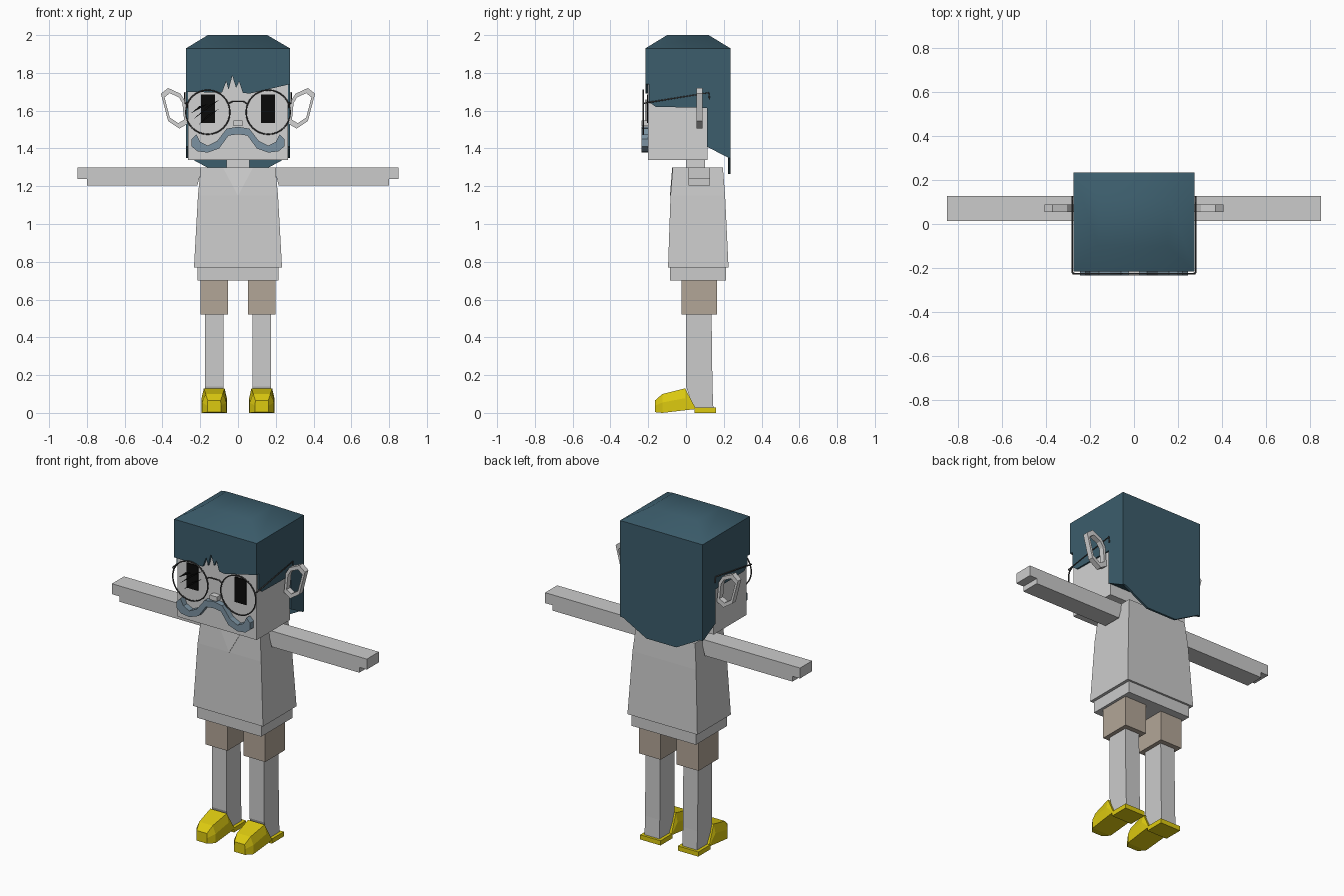
import bpy, bmesh, math
from mathutils import Vector

cube = bpy.data.objects.get("Cube")
if cube:
    bpy.data.objects.remove(cube, do_unlink=True)


def material(name, rgb):
    m = bpy.data.materials.new(name)
    m.use_nodes = True
    m.diffuse_color = (*rgb, 1)
    bsdf = m.node_tree.nodes["Principled BSDF"]
    bsdf.inputs["Base Color"].default_value = (*rgb, 1)
    bsdf.inputs["Roughness"].default_value = 0.8
    return m


SKIN = material("pale skin", (0.65, 0.65, 0.65))
CLOTH = material("grey cloth", (0.6, 0.6, 0.6))
HAIR = material("teal hair", (0.045, 0.11, 0.15))
SHORTS = material("beige shorts", (0.45, 0.38, 0.31))
SHOE = material("yellow shoe", (0.72, 0.59, 0.005))
MOUSTACHE = material("blue grey moustache", (0.2, 0.29, 0.36))
BLACK = material("black", (0.003, 0.003, 0.003))
FRAME = material("dark frame", (0.06, 0.06, 0.06))


def loft(name, mat, loops, closed=False):
    """Skin a list of equal-length loops; cap the ends, or join last to first."""
    bm = bmesh.new()
    rings = [[bm.verts.new(p) for p in loop] for loop in loops]
    pairs = list(zip(rings, rings[1:]))
    if closed:
        pairs.append((rings[-1], rings[0]))
    else:
        bm.faces.new(rings[0])
        bm.faces.new(rings[-1])
    for a, b in pairs:
        for i in range(len(a)):
            j = (i + 1) % len(a)
            bm.faces.new((a[i], a[j], b[j], b[i]))
    bmesh.ops.recalc_face_normals(bm, faces=bm.faces)
    mesh = bpy.data.meshes.new(name)
    bm.to_mesh(mesh)
    bm.free()
    mesh.materials.append(mat)
    obj = bpy.data.objects.new(name, mesh)
    bpy.context.collection.objects.link(obj)
    return obj


def rect(x0, x1, y0, y1, z):
    return [(x0, y0, z), (x1, y0, z), (x1, y1, z), (x0, y1, z)]


def box(name, mat, x, y, z):
    return loft(name, mat, [rect(*x, *y, h) for h in z])


def front_plate(name, mat, pts, y0, y1):
    """Extrude an (x, z) outline along y."""
    return loft(name, mat, [[(x, y, z) for x, z in pts] for y in (y0, y1)])


def side_plate(name, mat, pts, x0, x1):
    """Extrude a (y, z) outline along x."""
    return loft(name, mat, [[(x, y, z) for y, z in pts] for x in (x0, x1)])


def wire(name, mat, pts, radius, cyclic=False):
    curve = bpy.data.curves.new(name, "CURVE")
    curve.dimensions = "3D"
    curve.bevel_depth = radius
    curve.bevel_resolution = 1
    curve.use_fill_caps = True
    spline = curve.splines.new("POLY")
    spline.points.add(len(pts) - 1)
    for p, co in zip(spline.points, pts):
        p.co = (*co, 1)
    spline.use_cyclic_u = cyclic
    curve.materials.append(mat)
    obj = bpy.data.objects.new(name, curve)
    bpy.context.collection.objects.link(obj)
    return obj


# Head and neck
box("head", SKIN, (-0.265, 0.265), (-0.2, 0.115), (1.34, 1.92))
box("neck", SKIN, (-0.06, 0.06), (0, 0.1), (1.28, 1.36))
box("nose", SKIN, (-0.024, 0.024), (-0.235, -0.19), (1.52, 1.548))

# Hair: bevelled crown, sides, pointed fringe and tapered back
crown = loft("hair_crown", HAIR, [rect(-0.275, 0.275, -0.215, 0.235, 1.9),
                                  rect(-0.275, 0.275, -0.215, 0.235, 1.93),
                                  rect(-0.16, 0.155, -0.1, 0.12, 2.0)])
side_plate("hair_sides", HAIR,
           [(-0.195, 1.9), (-0.195, 1.645), (-0.16, 1.62), (0.11, 1.615),
            (0.11, 1.41), (0.225, 1.35), (0.235, 1.35), (0.235, 1.9)], -0.275, 0.275)
front_plate("hair_fringe", HAIR,
            [(-0.275, 1.9), (-0.275, 1.7), (-0.085, 1.695), (-0.062, 1.755), (-0.05, 1.71),
             (-0.03, 1.785), (-0.01, 1.72), (0.006, 1.755), (0.025, 1.695), (0.06, 1.69),
             (0.275, 1.74), (0.275, 1.9)], -0.215, -0.19)
front_plate("hair_back", HAIR,
            [(-0.275, 1.4), (-0.275, 1.36), (-0.1, 1.265), (0.1, 1.265),
             (0.275, 1.36), (0.275, 1.4)], 0.222, 0.235)

# Moustache, drawn as one half and mirrored
upper = [(0.06, 1.505), (0.11, 1.44), (0.16, 1.415), (0.2, 1.435), (0.22, 1.475)]
lower = [(0.245, 1.45), (0.245, 1.41), (0.215, 1.385), (0.16, 1.378), (0.1, 1.4), (0.05, 1.468)]
half = [(0, 1.515)] + upper + lower + [(0, 1.475)]
front_plate("moustache", MOUSTACHE, half + [(-x, z) for x, z in lower[::-1] + upper[::-1]],
            -0.235, -0.195)

# Ear outline, relative to the right-hand side of the head
ear = [(0.408, 1.69), (0.37, 1.72), (0.305, 1.69), (0.28, 1.65),
       (0.268, 1.53), (0.31, 1.505), (0.37, 1.545)]
centre = Vector((0.335, 1.615))

for s, side in ((-1, "right"), (1, "left")):
    # Open ear ring
    inner = [tuple(centre + (Vector(p) - centre) * 0.74) for p in ear]
    loft(side + "_ear", SKIN, [[(s * x, y, z) for x, z in pts]
                               for pts, y in ((ear, 0.055), (ear, 0.088),
                                              (inner, 0.088), (inner, 0.055))], closed=True)

    # Eye and glasses
    ex = s * 0.16
    box(side + "_eye", BLACK, (ex - 0.037, ex + 0.037), (-0.207, -0.198), (1.535, 1.685))
    turn = [math.tau * i / 32 for i in range(32)]
    wire(side + "_glasses_rim", FRAME,
         [(ex + 0.117 * math.cos(a), -0.226, 1.592 + 0.117 * math.sin(a)) for a in turn],
         0.004, True)
    wire(side + "_glasses_arm", FRAME,
         [(s * 0.27, -0.226, 1.635), (s * 0.281, -0.22, 1.64),
          (s * 0.281, 0.12, 1.695), (s * 0.281, 0.125, 1.66)], 0.004)

    # Arm with a stepped hand end
    arm = [(0.19, 1.3), (0.85, 1.3), (0.85, 1.237), (0.8, 1.237), (0.8, 1.205), (0.215, 1.205)]
    front_plate(side + "_arm", CLOTH, [(s * x, z) for x, z in arm], 0.013, 0.128)

    # Shorts leg and lower leg
    cx = s * 0.126
    box(side + "_shorts", SHORTS, (cx - 0.073, cx + 0.073), (-0.025, 0.165), (0.52, 0.72))
    loft(side + "_leg", CLOTH, [rect(cx - 0.049, cx + 0.049, 0.04, 0.145, 0.02),
                                rect(cx - 0.049, cx + 0.049, 0.0, 0.14, 0.14),
                                rect(cx - 0.049, cx + 0.049, 0.0, 0.135, 0.54)])

    # Shoe: tapered upper lofted from toe to ankle, and a flat heel
    stations = [(-0.165, 0.036, 0.034, 0.004, 0.065), (-0.125, 0.064, 0.045, 0.0, 0.1),
                (-0.005, 0.067, 0.055, 0.014, 0.13), (0.048, 0.067, 0.064, 0.02, 0.03)]
    loft(side + "_shoe_upper", SHOE,
         [[(cx - wb, y, b), (cx + wb, y, b), (cx + wb, y, b + (t - b) * 0.55),
           (cx + wt, y, t), (cx - wt, y, t), (cx - wb, y, b + (t - b) * 0.55)]
          for y, wb, wt, b, t in stations])
    box(side + "_shoe_heel", SHOE, (cx - 0.068, cx + 0.068), (0.045, 0.16), (0, 0.028))

# Glasses bridge and three glare strokes across one lens
wire("glasses_bridge", FRAME, [(-0.055, -0.226, 1.635), (-0.03, -0.226, 1.648),
                               (0.03, -0.226, 1.648), (0.05, -0.226, 1.635)], 0.004)
for x0, z0, x1, z1 in ((-0.25, 1.585, -0.16, 1.635), (-0.235, 1.555, -0.095, 1.66),
                       (-0.215, 1.52, -0.1, 1.61)):
    front_plate("lens_stroke", BLACK, [(x0, z0), (x1, z1), ((x0 + x1) / 2, (z0 + z1) / 2 + 0.014)],
                -0.215, -0.209)

# Shirt with flared hem, under layer and V neck
loft("shirt", CLOTH, [rect(-0.233, 0.233, -0.095, 0.225, 0.77),
                      rect(-0.212, 0.212, -0.082, 0.207, 1.15),
                      rect(-0.197, 0.197, -0.07, 0.195, 1.3)])
box("shirt_underlayer", CLOTH, (-0.215, 0.215), (-0.085, 0.213), (0.7, 0.8))
loft("neck_opening", SKIN, [[(-0.08, -0.073 + d, 1.3), (0.08, -0.073 + d, 1.3),
                             (0, -0.085 + d, 1.15)] for d in (0, 0.008)])

# Soft shading over the crown bevel
bpy.ops.object.select_all(action="DESELECT")
crown.select_set(True)
bpy.context.view_layer.objects.active = crown
bpy.ops.object.shade_smooth_by_angle(angle=math.radians(45))
